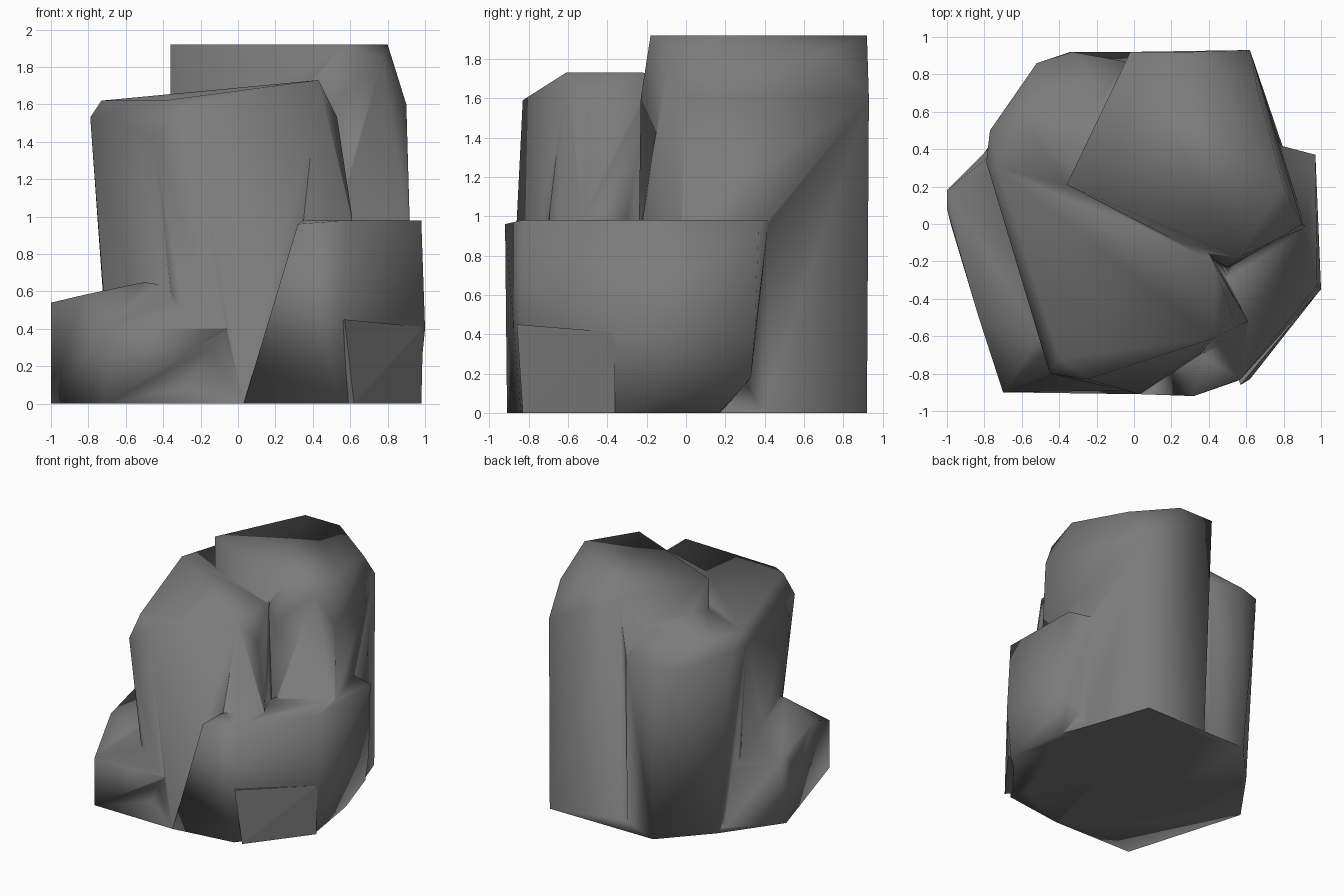
import bpy
import bmesh
import math

# Remove the default object only
default_cube = bpy.data.objects.get("Cube")
if default_cube:
    bpy.data.objects.remove(default_cube, do_unlink=True)


def make_material(name, colour):
    material = bpy.data.materials.new(name)
    material.use_nodes = True
    material.diffuse_color = colour
    shader = material.node_tree.nodes["Principled BSDF"]
    shader.inputs["Base Color"].default_value = colour
    shader.inputs["Roughness"].default_value = 0.9
    return material


stone = make_material("stone_grey", (0.2, 0.2, 0.2, 1))


def make_chunk(name, corners):
    """Wrap a convex stone chunk around its corner points."""
    bm = bmesh.new()
    for corner in corners:
        bm.verts.new(corner)
    result = bmesh.ops.convex_hull(bm, input=bm.verts[:], use_existing_faces=False)
    unused = {item for key in ("geom_interior", "geom_unused")
              for item in result[key] if isinstance(item, bmesh.types.BMVert)}
    bmesh.ops.delete(bm, geom=list(unused), context="VERTS")
    bmesh.ops.dissolve_limit(bm, angle_limit=math.radians(2),
                             verts=bm.verts[:], edges=bm.edges[:])
    bmesh.ops.recalc_face_normals(bm, faces=bm.faces[:])
    mesh = bpy.data.meshes.new(name)
    bm.to_mesh(mesh)
    bm.free()
    mesh.materials.append(stone)
    chunk = bpy.data.objects.new(name, mesh)
    bpy.context.collection.objects.link(chunk)
    return chunk


def select_only(obj):
    bpy.ops.object.select_all(action="DESELECT")
    obj.select_set(True)
    bpy.context.view_layer.objects.active = obj


def fuse(body, chunk):
    """Merge a chunk into the body so no hidden faces remain."""
    select_only(body)
    union = body.modifiers.new("fuse", "BOOLEAN")
    union.operation = "UNION"
    union.solver = "EXACT"
    union.object = chunk
    bpy.ops.object.modifier_apply(modifier=union.name)
    bpy.data.objects.remove(chunk, do_unlink=True)


def ring(z, *outline):
    """A level outline of corners at one height."""
    return [(x, y, z) for x, y in outline]


# Broad foot that carries the whole outline on the ground
boulder = make_chunk(
    "boulder",
    ring(0, (-.7, -.9), (.03, -.91), (.55, -.84), (.96, -.35), (.88, .17),
         (.62, .92), (-.34, .92), (-.68, .55), (-1, .1))
    + ring(.3, (-.4, -.4), (.5, -.4), (.4, .5), (-.4, .5)))

# Tallest column at the back, flat on top with a worn outer shoulder
tall_column = make_chunk(
    "tall_column",
    ring(1.92, (-.36, .21), (-.02, .92), (.3, .92), (.8, .2), (.56, -.18))
    + ring(1.84, (.66, .72), (.77, -.08))
    + ring(1.6, (.62, .93), (.9, 0), (.5, -.23))
    + ring(.9, (.92, -.02), (.5, -.24), (-.36, .2))
    + ring(0, (.62, .92), (.8, .4), (.85, 0), (0, .85), (-.3, .2)))

# Middle column, its top rising to the right and its foot flaring forwards
middle_column = make_chunk(
    "middle_column",
    [(-.73, .3, 1.62), (-.62, .6, 1.63), (-.4, -.72, 1.62), (-.25, -.83, 1.59),
     (.43, -.61, 1.73), (.43, -.22, 1.73), (-.15, .7, 1.63)]
    + ring(1.53, (-.79, .33), (-.77, .5), (.53, -.5))
    + ring(1.43, (-.52, .86), (-.33, .92), (-.05, .87), (-.45, -.8))
    + ring(1, (.61, -.52), (.34, -.7))
    + ring(.6, (-.72, .3), (-.36, -.78), (.62, -.52))
    + ring(0, (-.68, .55), (-.34, .92), (-.05, .85), (-.65, .2),
           (-.3, -.72), (.03, -.91), (.5, -.7)))

# Right block, chest height, undercut towards the back
right_block = make_chunk(
    "right_block",
    ring(.98, (.97, .37), (.78, .42), (.98, -.33), (.57, -.83), (.35, -.7))
    + ring(.96, (.32, -.92))
    + ring(.55, (.29, -.9), (.28, -.6))
    + ring(.4, (1, -.35), (.97, .35))
    + ring(.18, (.95, .33))
    + ring(0, (.96, -.35), (.88, .17), (.55, -.84), (.03, -.91), (.3, .2)))

# Low left block, sloping down outwards with an undercut front
left_block = make_chunk(
    "left_block",
    [(-1, .18, .54), (-1, .08, .54), (-.83, -.5, .58), (-.5, -.6, .65),
     (-.2, -.7, .6), (-.7, .42, .5)]
    + ring(.4, (-.7, -.9), (-.06, -.89), (-.98, 0))
    + ring(0, (-.7, -.9), (-.83, -.45), (-1, .1), (-.68, .5),
           (-.1, -.6), (-.4, .2)))

# Fuse everything and soften all the worn edges
for piece in (middle_column, tall_column, right_block, left_block):
    fuse(boulder, piece)
select_only(boulder)
bpy.ops.object.shade_smooth_by_angle(angle=math.radians(110))

# Flat broken slab at the foot of the right block
make_chunk("foot_slab",
           [(.57, -.86, .45), (.99, -.36, .41), (.62, -.83, 0), (.98, -.36, 0),
            (.55, -.8, .44), (.92, -.36, .4), (.58, -.78, 0), (.92, -.36, 0)])
